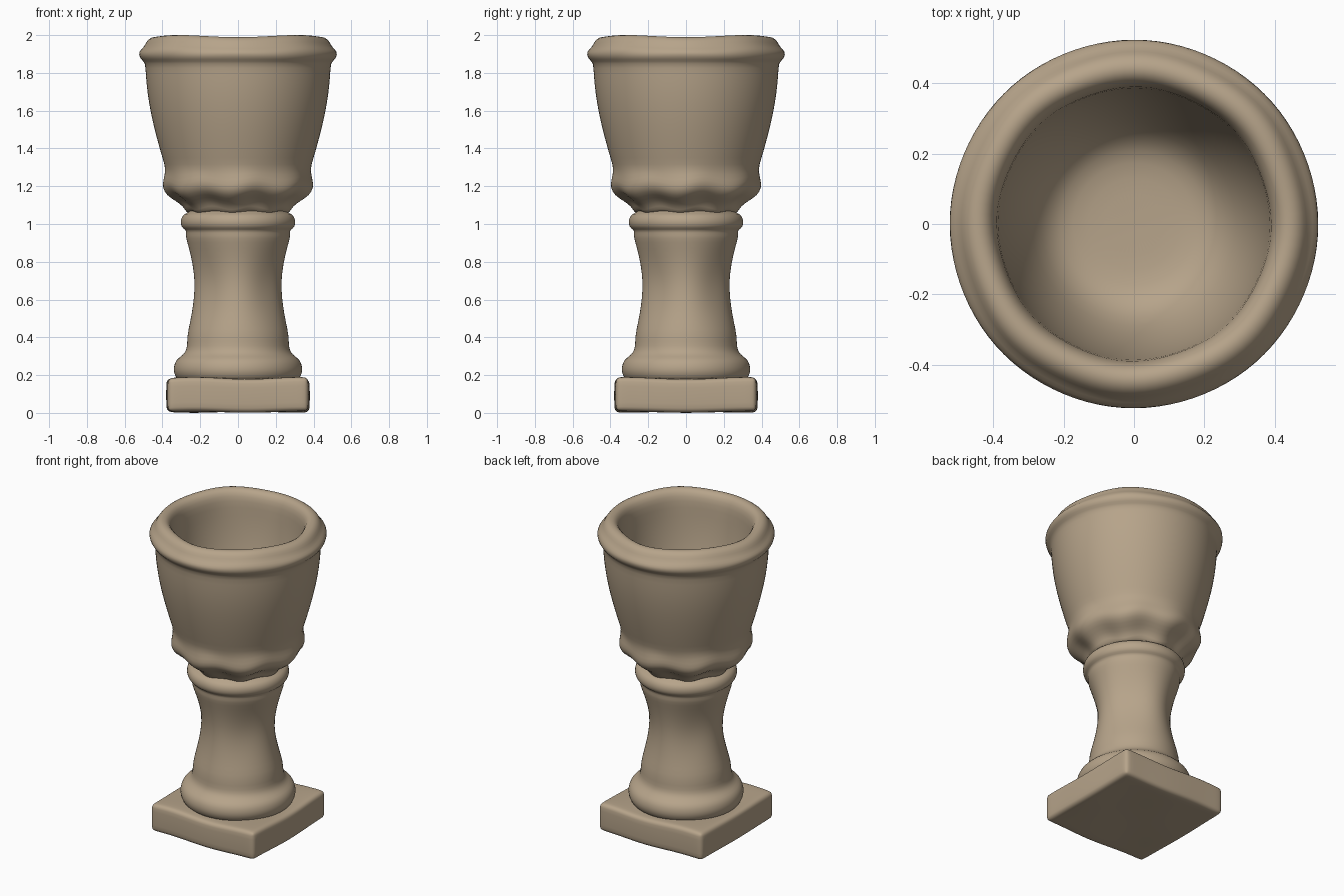
import bpy, bmesh, math

old = bpy.data.objects.get("Cube")
if old:
    bpy.data.objects.remove(old, do_unlink=True)

stone = bpy.data.materials.new("tan_stone")
stone.use_nodes = True
colour = (0.47, 0.37, 0.255, 1)
stone.diffuse_color = colour
stone.node_tree.nodes["Principled BSDF"].inputs["Base Color"].default_value = colour


def finish(name, bm, levels):
    """Turn a bmesh into a smooth stone object."""
    bmesh.ops.recalc_face_normals(bm, faces=bm.faces)
    mesh = bpy.data.meshes.new(name)
    bm.to_mesh(mesh)
    bm.free()
    mesh.materials.append(stone)
    for poly in mesh.polygons:
        poly.use_smooth = True
    obj = bpy.data.objects.new(name, mesh)
    bpy.context.collection.objects.link(obj)
    if levels:
        sub = obj.modifiers.new("smooth", "SUBSURF")
        sub.levels = sub.render_levels = levels
    return obj


def lathe(name, profile, wobble, segments=48):
    """Spin (radius, z) points; wobble(angle, r, z) gives the worn position."""
    bm = bmesh.new()
    rings = []
    for r, z in profile:
        ring = []
        for i in range(segments):
            a = math.tau * i / segments
            rr, zz = wobble(a, r, z)
            ring.append(bm.verts.new((rr * math.cos(a), rr * math.sin(a), zz)))
        rings.append(ring)
    for low, high in zip(rings, rings[1:]):
        for i in range(segments):
            j = (i + 1) % segments
            bm.faces.new((low[i], low[j], high[j], high[i]))
    bm.faces.new(rings[0])
    bm.faces.new(rings[-1])
    return finish(name, bm, 1)


# Stem: four soft ridges in the shaft, round foot ring and collar
def stem_wear(a, r, z):
    ridge = 0.045 * math.exp(-((z - 0.68) / 0.2) ** 2)
    return r * (1 + ridge * math.cos(4 * a)), z


lathe("stem", [
    (0.30, 0.16), (0.325, 0.18), (0.34, 0.21), (0.342, 0.24), (0.33, 0.28),
    (0.30, 0.30), (0.28, 0.32), (0.268, 0.35), (0.268, 0.41), (0.25, 0.48),
    (0.23, 0.57), (0.22, 0.66), (0.224, 0.74), (0.243, 0.83), (0.268, 0.91),
    (0.276, 0.94), (0.272, 0.967), (0.293, 0.977), (0.304, 1.0), (0.302, 1.03),
    (0.285, 1.055), (0.26, 1.06), (0.25, 1.09)], stem_wear)


# Bowl: scalloped lower bulge, rolled uneven rim, hollow inside
def bowl_wear(a, r, z):
    if r > 0.25 and z < 1.27:
        return r * (1 + 0.018 * math.cos(8 * a)), z - 0.012 * math.cos(8 * a + 1)
    if z > 1.92:
        return r * (1 + 0.006 * math.cos(8 * a + 0.4)), z - 0.006 - 0.006 * math.cos(4 * a)
    return r, z


lathe("bowl", [
    (0.25, 1.05), (0.272, 1.07), (0.285, 1.10), (0.325, 1.13), (0.375, 1.16),
    (0.396, 1.20), (0.39, 1.24), (0.382, 1.29), (0.398, 1.34), (0.43, 1.45),
    (0.462, 1.58), (0.482, 1.70), (0.49, 1.80), (0.492, 1.855), (0.515, 1.87),
    (0.528, 1.90), (0.518, 1.93), (0.495, 1.95), (0.483, 1.98), (0.46, 2.0),
    (0.43, 2.003), (0.403, 1.985), (0.387, 1.94), (0.385, 1.85), (0.37, 1.70),
    (0.34, 1.54), (0.29, 1.40), (0.24, 1.33), (0.18, 1.30), (0.08, 1.295)], bowl_wear)

# Plinth: worn square slab with rounded edges
bm = bmesh.new()
bmesh.ops.create_cube(bm, size=1)
bmesh.ops.scale(bm, vec=(0.755, 0.755, 0.185), verts=bm.verts)
bmesh.ops.translate(bm, vec=(0, 0, 0.0925), verts=bm.verts)
bmesh.ops.bevel(bm, geom=bm.edges[:], offset=0.03, segments=3,
                profile=0.5, affect='EDGES')
long_edges = [e for e in bm.edges if e.calc_length() > 0.3]
bmesh.ops.subdivide_edges(bm, edges=long_edges, cuts=9, use_grid_fill=True)
for v in bm.verts:
    x, y = v.co.x, v.co.y
    wave = math.sin(11 * x + 1) * math.cos(9 * y)
    v.co.x *= 1 + 0.008 * math.cos(9 * y)
    v.co.y *= 1 + 0.008 * math.cos(9 * x)
    v.co.z += 0.006 * wave if v.co.z > 0.09 else 0.004 * (1 + wave)
low = min(v.co.z for v in bm.verts)
for v in bm.verts:
    v.co.z -= low
finish("plinth", bm, 1)
